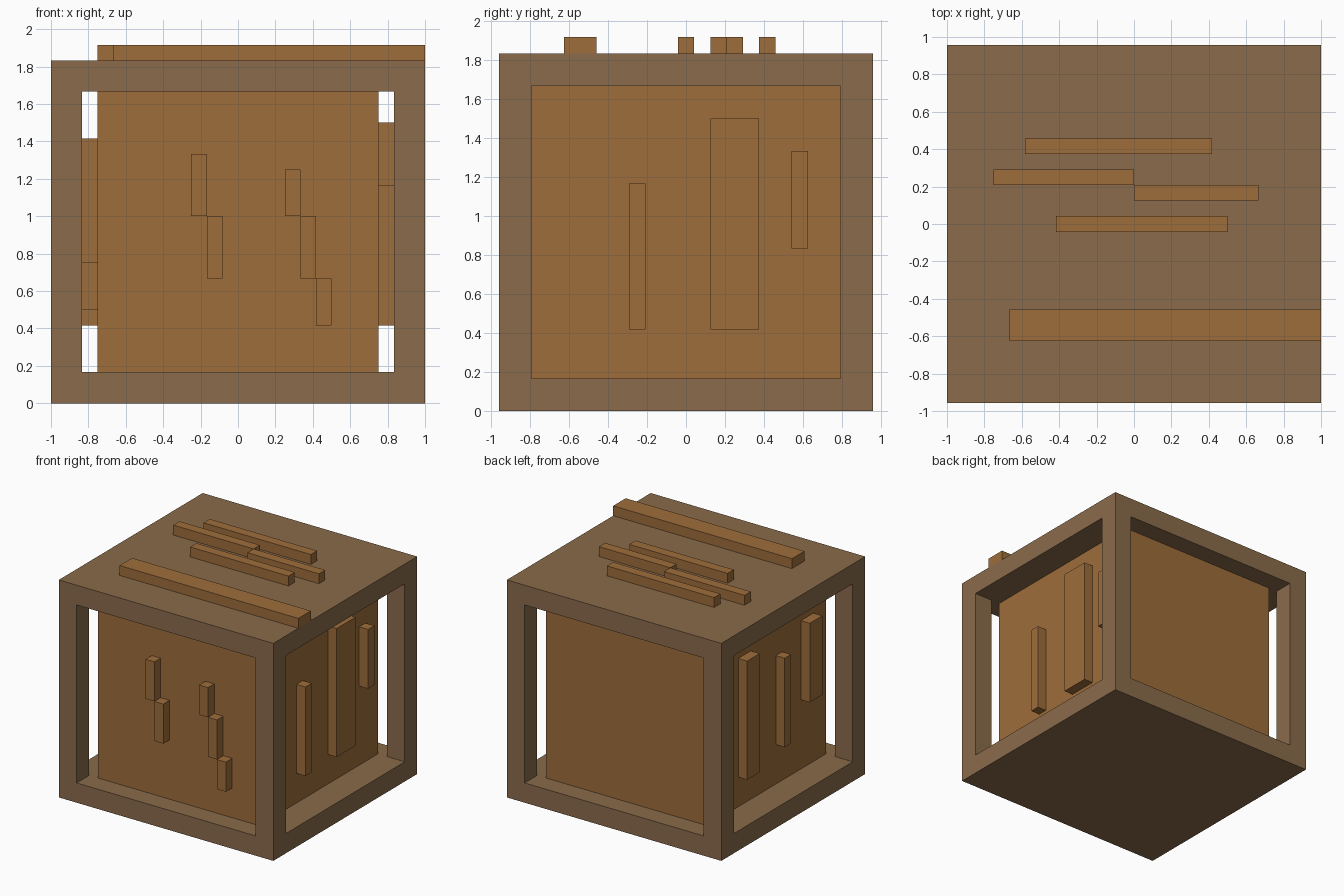
import bpy

if "Cube" in bpy.data.objects:
    bpy.data.objects.remove(bpy.data.objects["Cube"])

U = 1 / 12  # the crate is laid out on a 24-unit grid


def material(name, rgb):
    m = bpy.data.materials.new(name)
    m.diffuse_color = (*rgb, 1)
    m.use_nodes = True
    m.node_tree.nodes["Principled BSDF"].inputs["Base Color"].default_value = m.diffuse_color
    return m


FRAME = material("dull brown frame", (0.254, 0.147, 0.070))
WOOD = material("warm brown wood", (0.342, 0.153, 0.043))


def box(name, x, y, z, mat):
    """Box from (min, max) ranges given in grid units."""
    lo, hi = zip(x, y, z)
    bpy.ops.mesh.primitive_cube_add(
        size=1, location=[(a + b) / 2 * U for a, b in zip(lo, hi)])
    ob = bpy.context.object
    ob.name = name
    ob.scale = [(b - a) * U for a, b in zip(lo, hi)]
    bpy.ops.object.transform_apply(location=False, rotation=False, scale=True)
    ob.data.materials.append(mat)


# Outer frame: two slabs joined by four corner posts
box("bottom_slab", (-12, 12), (-11.5, 11.5), (0, 2), FRAME)
box("top_slab", (-12, 12), (-11.5, 11.5), (20, 22), FRAME)
for sx in (-1, 1):
    for sy in (-1, 1):
        box("corner_post", sorted((10 * sx, 12 * sx)),
            sorted((9.5 * sy, 11.5 * sy)), (2, 20), FRAME)

# Recessed inner block
box("inner_block", (-9, 9), (-9.5, 9.5), (2, 20), WOOD)

# Raised strips lying on the top: x range, y range
for x, y in [((-7, 5), (4.5, 5.5)), ((-9, 0), (2.5, 3.5)), ((0, 8), (1.5, 2.5)),
             ((-5, 6), (-0.5, 0.5)), ((-8, 12), (-7.5, -5.5))]:
    box("top_strip", x, y, (22, 23), WOOD)

# Raised strips on the front: x start, z range
for x, z in [(-3, (12, 16)), (-2, (8, 12)), (3, (12, 15)), (4, (8, 12)), (5, (5, 8))]:
    box("front_strip", (x, x + 1), (-10.5, -9.5), z, WOOD)

# Raised strips on the right side: y range, z range
for y, z in [((-3.5, -2.5), (5, 14)), ((1.5, 4.5), (5, 18)), ((6.5, 7.5), (10, 16))]:
    box("right_strip", (9, 10), y, z, WOOD)

# Raised strips on the left side: y range, z range
for y, z in [((2.5, 4.5), (5, 17)), ((-2.5, -1.5), (6, 15)), ((-7.5, -5.5), (9, 17))]:
    box("left_strip", (-10, -9), y, z, WOOD)
